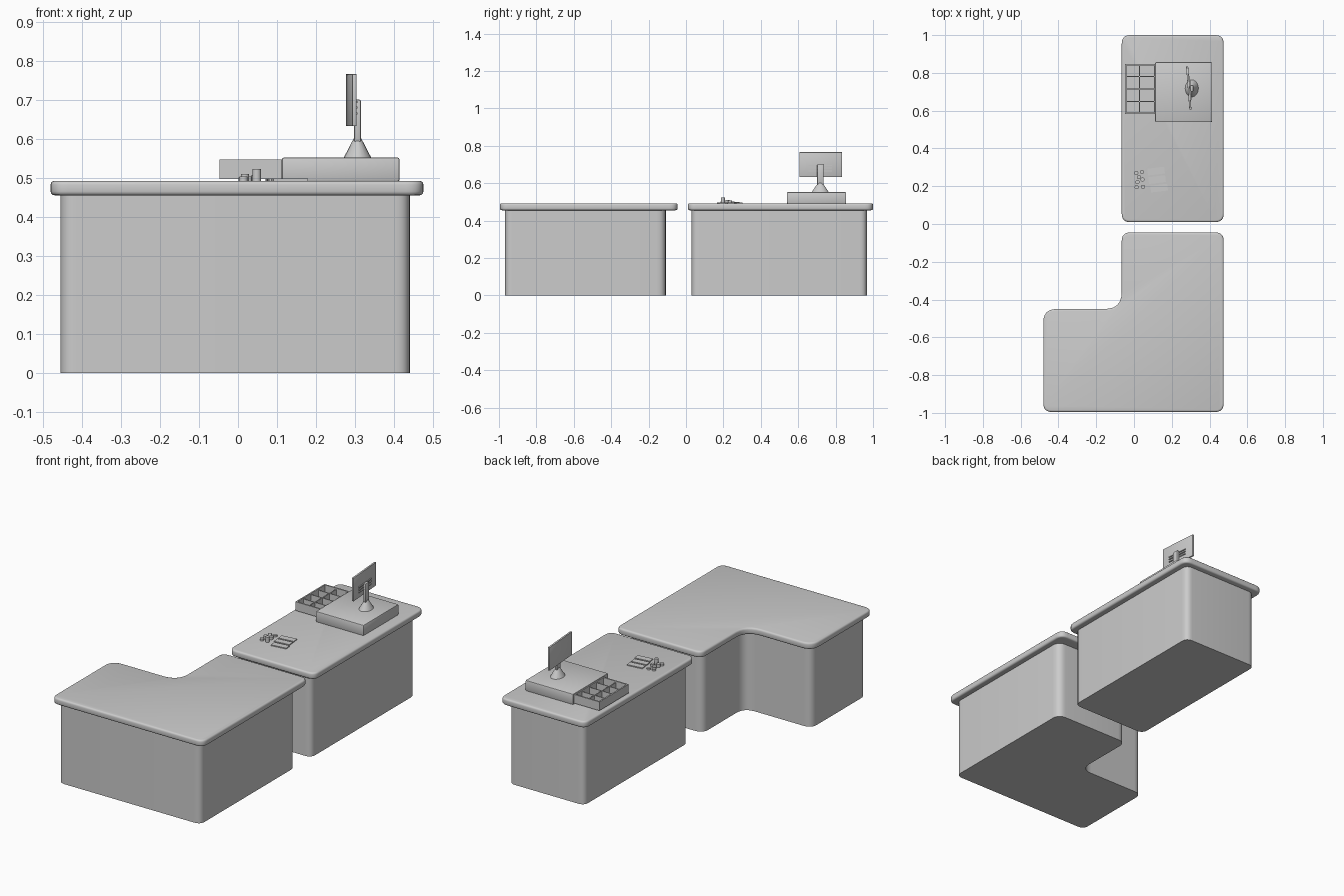
import bpy, bmesh
from mathutils import Vector, Matrix

cube = bpy.data.objects.get("Cube")
if cube:
    bpy.data.objects.remove(cube, do_unlink=True)

grey = bpy.data.materials.new("plain grey")
grey.use_nodes = True
colour = (0.6, 0.6, 0.6, 1)
grey.diffuse_color = colour
grey.node_tree.nodes["Principled BSDF"].inputs["Base Color"].default_value = colour


def finish(name, bm):
    """Turn a bmesh into a smooth-shaded object with the grey material."""
    bmesh.ops.recalc_face_normals(bm, faces=bm.faces)
    mesh = bpy.data.meshes.new(name)
    bm.to_mesh(mesh)
    bm.free()
    mesh.materials.append(grey)
    obj = bpy.data.objects.new(name, mesh)
    bpy.context.collection.objects.link(obj)
    bpy.ops.object.select_all(action="DESELECT")
    obj.select_set(True)
    bpy.context.view_layer.objects.active = obj
    bpy.ops.object.shade_smooth_by_angle(angle=0.7)
    return obj


def rounded(corners, steps=6):
    """Round each (x, y, radius) corner of an outline."""
    points = []
    for i, (x, y, r) in enumerate(corners):
        c = Vector((x, y))
        a = c + (Vector(corners[i - 1][:2]) - c).normalized() * r
        b = c + (Vector(corners[(i + 1) % len(corners)][:2]) - c).normalized() * r
        for s in range(steps + 1):
            t = s / steps
            points.append(a * (1 - t) ** 2 + c * 2 * t * (1 - t) + b * t * t)
    return points


def slab(name, corners, z0, z1, edge=0):
    """Extrude a rounded outline and soften its top and bottom rims."""
    bm = bmesh.new()
    face = bm.faces.new([bm.verts.new((p.x, p.y, z0)) for p in rounded(corners)])
    new = bmesh.ops.extrude_face_region(bm, geom=[face], use_keep_orig=True)["geom"]
    bmesh.ops.translate(bm, vec=(0, 0, z1 - z0),
                        verts=[v for v in new if isinstance(v, bmesh.types.BMVert)])
    bmesh.ops.recalc_face_normals(bm, faces=bm.faces)
    if edge:
        rims = [e for e in bm.edges if abs(e.verts[0].co.z - e.verts[1].co.z) < 1e-5]
        bmesh.ops.bevel(bm, geom=rims, offset=edge, segments=3, profile=0.5,
                        affect="EDGES", clamp_overlap=True)
    return finish(name, bm)


def rect(x0, x1, y0, y1, r):
    return [(x0, y0, r), (x1, y0, r), (x1, y1, r), (x0, y1, r)]


def box(name, centre, size, turn=0, bevel=0):
    bm = bmesh.new()
    bmesh.ops.create_cube(bm, size=1, matrix=Matrix.Diagonal((*size, 1)))
    if bevel:
        bmesh.ops.bevel(bm, geom=bm.edges[:], offset=bevel, segments=2, profile=0.5,
                        affect="EDGES")
    bm.transform(Matrix.Translation(centre) @ Matrix.Rotation(turn, 4, "Z"))
    return finish(name, bm)


def cone(name, centre, r0, r1, z0, z1, stretch=1, sides=20):
    bm = bmesh.new()
    bmesh.ops.create_cone(bm, cap_ends=True, segments=sides, radius1=r0, radius2=r1,
                          depth=z1 - z0, matrix=Matrix.Diagonal((1, stretch, 1, 1)))
    bmesh.ops.translate(bm, verts=bm.verts, vec=(*centre, (z0 + z1) / 2))
    return finish(name, bm)


# Counters: low bases with overhanging tops
TOP, UNDER = 0.492, 0.455
slab("back_base", rect(-0.035, 0.44, 0.03, 0.967, 0.04), 0, UNDER + 0.01)
slab("back_top", rect(-0.065, 0.475, 0.01, 1, 0.045), UNDER, TOP, 0.01)
slab("front_base", [(-0.455, -0.967, 0.04), (0.44, -0.967, 0.04), (0.44, -0.108, 0.05),
                    (-0.03, -0.108, 0.05), (-0.03, -0.48, 0.07), (-0.455, -0.48, 0.05)],
     0, UNDER + 0.01)
slab("front_top", [(-0.48, -0.995, 0.045), (0.475, -0.995, 0.045), (0.475, -0.045, 0.045),
                   (-0.065, -0.045, 0.045), (-0.065, -0.45, 0.09), (-0.48, -0.45, 0.07)],
     UNDER, TOP, 0.01)

# Till body
box("till_body", (0.263, 0.698, 0.521), (0.302, 0.317, 0.062), 0, 0.006)

# Open cash drawer with dividers
X0, X1, Y0, Y1 = -0.047, 0.115, 0.583, 0.847
MX, MY, WALL = (X0 + X1) / 2, (Y0 + Y1) / 2, 0.008
box("drawer_floor", (MX, MY, 0.501), (X1 - X0, Y1 - Y0, 0.008))
for x in (X0 + WALL / 2, X1 - WALL / 2):
    box("drawer_side", (x, MY, 0.522), (WALL, Y1 - Y0, 0.05))
for y in (Y0 + WALL / 2, Y1 - WALL / 2):
    box("drawer_end", (MX, y, 0.522), (X1 - X0, WALL, 0.05))
box("drawer_long_divider", (0.03, MY, 0.52), (0.005, Y1 - Y0, 0.04))
for i in range(1, 4):
    box("drawer_divider", (MX, Y0 + (Y1 - Y0) * i / 4, 0.52), (X1 - X0, 0.005, 0.04))

# Display stand, screen and mounting bars
STAND = (0.306, 0.718)
cone("stand_foot", STAND, 0.036, 0.009, 0.55, 0.602, 1.3)
box("stand_post", (*STAND, 0.645), (0.017, 0.034, 0.11), 0, 0.004)
TILT = 0.076
box("screen", (0.29, 0.72, 0.699), (0.011, 0.228, 0.133), TILT, 0.002)
for z in (0.665, 0.68, 0.694):
    box("screen_bar", (0.297, 0.718, z), (0.008, 0.125, 0.005), TILT)

# Banknotes and coin stacks on the back counter
for x, y in ((0.117, 0.28), (0.122, 0.235), (0.133, 0.19)):
    box("banknotes", (x, y, 0.494), (0.09, 0.036, 0.007), 0.12)
coins = [(0.012, 0.27, 0.5), (0.042, 0.275, 0.5), (0.026, 0.248, 0.503),
         (0.045, 0.235, 0.507), (0.018, 0.222, 0.51), (0.048, 0.197, 0.522),
         (0.014, 0.195, 0.503)]
for x, y, z in coins:
    cone("coin_stack", (x, y), 0.011, 0.011, TOP - 0.002, z, 1, 14)
